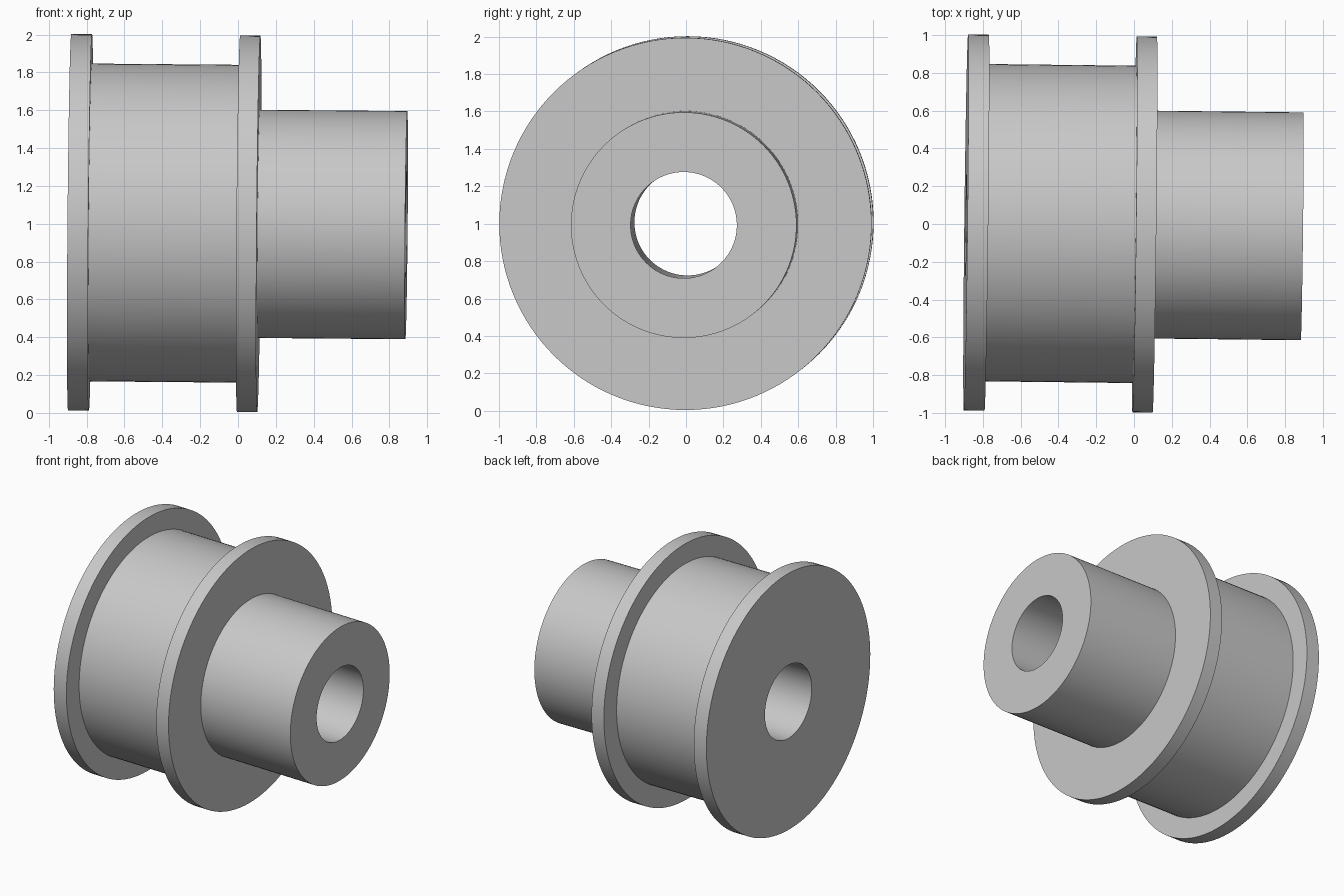
import bpy, bmesh, math
from mathutils import Vector, Matrix

cube = bpy.data.objects.get("Cube")
if cube:
    bpy.data.objects.remove(cube, do_unlink=True)

# Material
grey = bpy.data.materials.new("plain grey")
grey.use_nodes = True
colour = (0.58, 0.58, 0.58, 1)
grey.diffuse_color = colour
grey.node_tree.nodes["Principled BSDF"].inputs["Base Color"].default_value = colour

# Radii and stations along the axle
FLANGE, DRUM, HUB, BORE = 0.995, 0.84, 0.603, 0.284
BACK, DRUM_START, DRUM_END, HUB_START, TIP = -0.89, -0.78, 0.003, 0.11, 0.89

# Closed half-section as (along axle, radius)
section = [
    (BACK, BORE), (BACK, FLANGE), (DRUM_START, FLANGE),
    (DRUM_START, DRUM), (DRUM_END, DRUM), (DRUM_END, FLANGE),
    (HUB_START, FLANGE), (HUB_START, HUB), (TIP, HUB), (TIP, BORE),
]

# Flanged pulley, turned around the x axis
bm = bmesh.new()
verts = [bm.verts.new((x, 0, r)) for x, r in section]
edges = [bm.edges.new((v, verts[(i + 1) % len(verts)])) for i, v in enumerate(verts)]
bmesh.ops.spin(bm, geom=verts + edges, cent=(0, 0, 0), axis=(1, 0, 0),
               angle=math.tau, steps=128, use_merge=True)
bmesh.ops.remove_doubles(bm, verts=bm.verts, dist=0.0001)
bmesh.ops.recalc_face_normals(bm, faces=bm.faces)

# The axle leans very slightly forward and down
lean = Vector((1, 0, 0)).rotation_difference(Vector((1, -0.0115, -0.0085)))
bm.transform(Matrix.Translation((0, -0.002, 1)) @ lean.to_matrix().to_4x4())

mesh = bpy.data.meshes.new("flanged_pulley")
bm.to_mesh(mesh)
bm.free()
mesh.materials.append(grey)
pulley = bpy.data.objects.new("flanged_pulley", mesh)
bpy.context.collection.objects.link(pulley)

# Smooth round walls, crisp rims
bpy.ops.object.select_all(action='DESELECT')
pulley.select_set(True)
bpy.context.view_layer.objects.active = pulley
bpy.ops.object.shade_smooth_by_angle(angle=math.radians(30))
